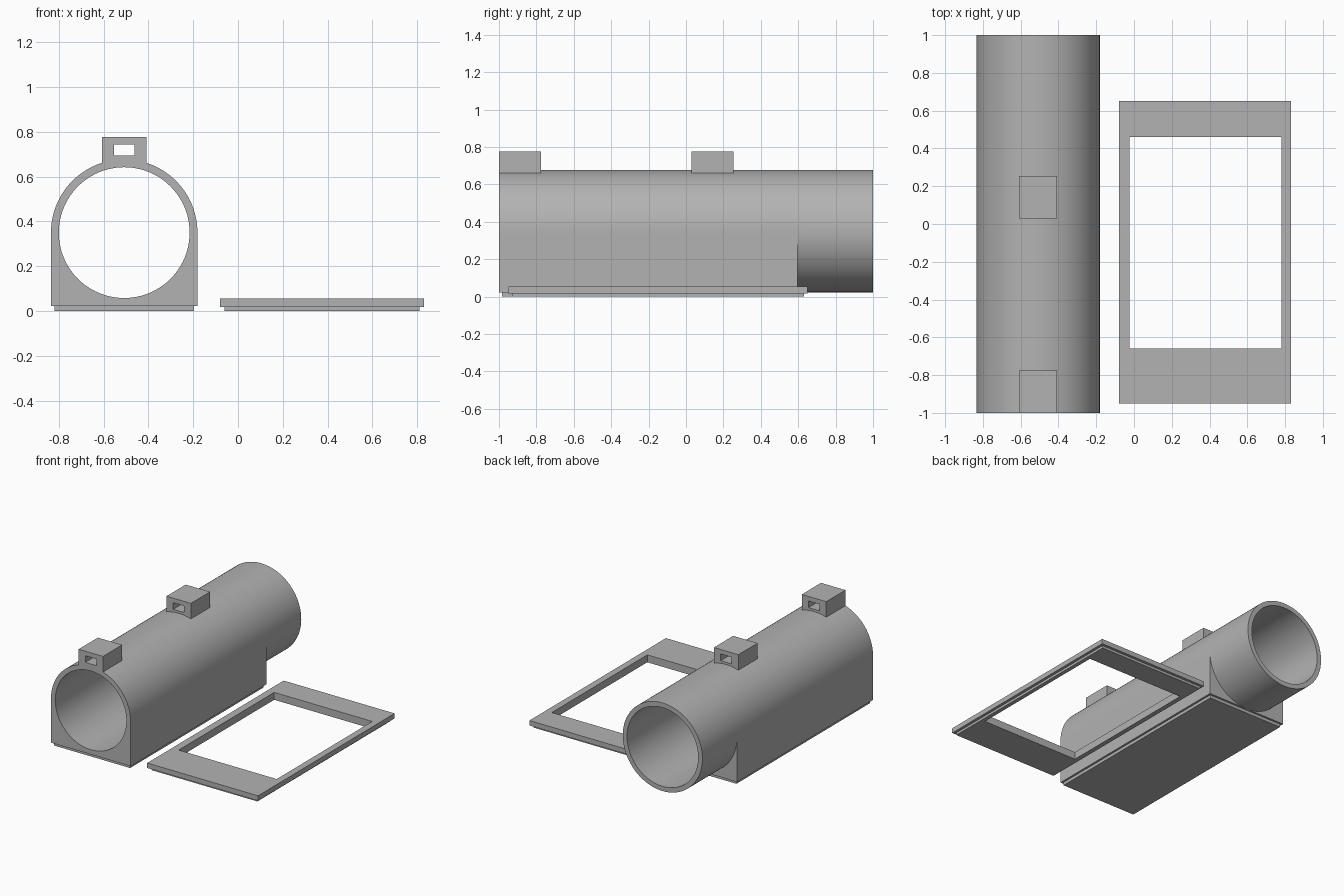
import bpy
import bmesh
from math import cos, sin, pi, radians

cube = bpy.data.objects.get("Cube")
if cube:
    bpy.data.objects.remove(cube)

grey = bpy.data.materials.new("plain grey")
grey.use_nodes = True
colour = (0.45, 0.45, 0.45, 1)
grey.diffuse_color = colour
grey.node_tree.nodes["Principled BSDF"].inputs["Base Color"].default_value = colour


def loft(name, rings, smooth=False):
    """Skin a closed chain of rings, the last joining the first."""
    bm = bmesh.new()
    loops = [[bm.verts.new(p) for p in ring] for ring in rings]
    for a, b in zip(loops, loops[1:] + loops[:1]):
        for i in range(len(a)):
            j = (i + 1) % len(a)
            bm.faces.new((a[i], a[j], b[j], b[i]))
    bmesh.ops.remove_doubles(bm, verts=bm.verts[:], dist=0.00001)
    bmesh.ops.recalc_face_normals(bm, faces=bm.faces[:])
    mesh = bpy.data.meshes.new(name)
    bm.to_mesh(mesh)
    bm.free()
    mesh.materials.append(grey)
    obj = bpy.data.objects.new(name, mesh)
    bpy.context.collection.objects.link(obj)
    if smooth:
        bpy.ops.object.select_all(action="DESELECT")
        obj.select_set(True)
        bpy.context.view_layer.objects.active = obj
        bpy.ops.object.shade_smooth_by_angle(angle=radians(30))
    return obj


def flat_rect(x0, x1, y0, y1, z):
    return [(x0, y0, z), (x1, y0, z), (x1, y1, z), (x0, y1, z)]


def upright_rect(x0, x1, z0, z1, y):
    return [(x0, y, z0), (x1, y, z0), (x1, y, z1), (x0, y, z1)]


# Tube with a square-bottomed housing along its front part
CX, CZ, OUTER, INNER, SIDES = -0.508, 0.35, 0.327, 0.292, 96


def section(radius, y, square=False):
    points = []
    for i in range(SIDES):
        a = 2 * pi * i / SIDES
        c, s = cos(a), sin(a)
        r = radius
        if square and s < 0:
            r /= max(abs(c), abs(s))
        points.append((CX + r * c, y, CZ + r * s))
    return points


loft("tube_housing", [section(OUTER, -1, True), section(OUTER, 0.595, True),
                      section(OUTER, 0.595), section(OUTER, 1),
                      section(INNER, 1), section(INNER, -1)], smooth=True)

# Inset plate under the housing
plate = (CX - 0.312, CX + 0.312, -0.985, 0.58)
base = bmesh.new()
corners = [[base.verts.new(p) for p in flat_rect(*plate, z)] for z in (0, 0.023)]
low, high = corners
base.faces.new(low[::-1])
base.faces.new(high)
for i in range(4):
    j = (i + 1) % 4
    base.faces.new((low[i], low[j], high[j], high[i]))
mesh = bpy.data.meshes.new("base_plate")
base.to_mesh(mesh)
base.free()
mesh.materials.append(grey)
bpy.context.collection.objects.link(bpy.data.objects.new("base_plate", mesh))

# Two slotted mounts on top of the tube
for name, y0 in (("front_mount", -1), ("middle_mount", 0.03)):
    y1 = y0 + 0.225
    block = (CX - 0.1, CX + 0.1, 0.66, 0.777)
    slot = (CX - 0.045, CX + 0.045, 0.694, 0.743)
    loft(name, [upright_rect(*block, y0), upright_rect(*block, y1),
                upright_rect(*slot, y1), upright_rect(*slot, y0)])

# Separate cover frame with a stepped underside
step = (-0.06, 0.81, -0.93, 0.63)
rim = (-0.08, 0.83, -0.95, 0.65)
opening = (-0.025, 0.78, -0.66, 0.46)
loft("cover_frame", [flat_rect(*step, 0), flat_rect(*step, 0.018),
                     flat_rect(*rim, 0.018), flat_rect(*rim, 0.055),
                     flat_rect(*opening, 0.055), flat_rect(*opening, 0)])
